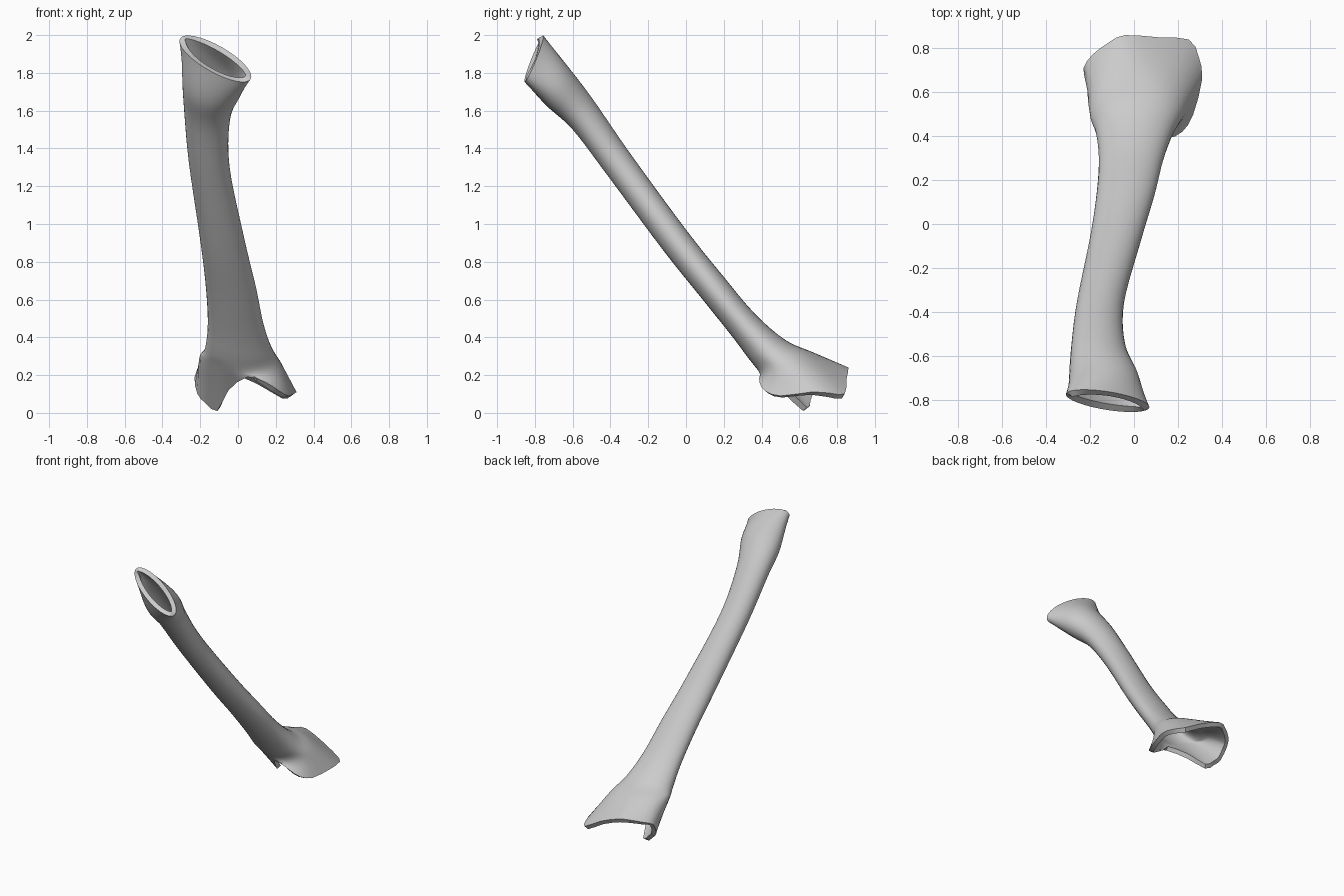
import bpy, bmesh, math
from mathutils import Vector as V

if "Cube" in bpy.data.objects:
    bpy.data.objects.remove(bpy.data.objects["Cube"])

SIDES = 16    # control points around each section
SUB = 2       # smooth steps between control points around
STEPS = 5     # smooth steps between sections along the shaft


def ellipse(c, a, b):
    return [c + a * math.cos(2 * math.pi * k / SIDES) + b * math.sin(2 * math.pi * k / SIDES)
            for k in range(SIDES)]


def section(up, down, xl, xr, tilt):
    """Oval from its back and front (y, z) points and its x range."""
    u, d = V((0, *up)), V((0, *down))
    c = (u + d) / 2 + V(((xl + xr) / 2, 0, 0))
    return ellipse(c, V(((xr - xl) / 2, 0, -tilt)), (u - d) / 2)


def spline(p0, p1, p2, p3, t):
    return 0.5 * (2 * p1 + (p2 - p0) * t + (2 * p0 - 5 * p1 + 4 * p2 - p3) * t * t
                  + (3 * p1 - p0 - 3 * p2 + p3) * t ** 3)


# Slanted upper opening, then the shaft sections downwards
rings = [ellipse(V((-.12, -.805, 1.875)), V((.175, -.01, -.055)), V((-.075, .05, .11)))]
for s in [((-.64, 1.85), (-.74, 1.63), -.295, .02, .03),
          ((-.50, 1.67), (-.60, 1.50), -.285, -.04, .015),
          ((-.30, 1.38), (-.41, 1.25), -.26, -.045, .01),
          ((0, .97), (-.12, .86), -.20, .035, 0),
          ((.20, .72), (.08, .61), -.17, .095, 0),
          ((.36, .53), (.24, .41), -.16, .135, 0),
          ((.52, .39), (.33, .29), -.175, .18, 0),
          ((.67, .32), (.385, .22), -.205, .235, .02)]:
    rings.append(section(*s))

# Broken, flared lower edge with a spike at the left and an arch in front
rings.append([V(p) for p in [
    (.31, .66, .11), (.295, .76, .105), (.25, .84, .10), (.11, .85, .18),
    (-.04, .86, .24), (-.11, .83, .24), (-.19, .77, .22), (-.23, .71, .19),
    (-.215, .66, .10), (-.17, .64, .05), (-.11, .62, .01), (-.05, .50, .12),
    (.05, .40, .19), (.15, .39, .16), (.22, .42, .115), (.27, .50, .09)]])

# Smooth around each section
fine = []
for r in rings:
    fine.append([spline(r[k - 1], r[k], r[(k + 1) % SIDES], r[(k + 2) % SIDES], j / SUB)
                 for k in range(SIDES) for j in range(SUB)])

# Smooth along the shaft
loft = []
last = len(fine) - 1
for i in range(last):
    q = [fine[max(i - 1, 0)], fine[i], fine[i + 1], fine[min(i + 2, last)]]
    for j in range(STEPS):
        loft.append([spline(*p, j / STEPS) for p in zip(*q)])
loft.append(fine[last])

# Skin the sections
bm = bmesh.new()
vr = [[bm.verts.new(p) for p in r] for r in loft]
n = SIDES * SUB
for a, b in zip(vr, vr[1:]):
    for k in range(n):
        bm.faces.new((a[k], a[(k + 1) % n], b[(k + 1) % n], b[k]))
bmesh.ops.recalc_face_normals(bm, faces=bm.faces)
# The open tube must face away from its axis
mid = len(vr) // 2
centre = sum((v.co for v in vr[mid]), V()) / n
face = vr[mid][0].link_faces[0]
if face.normal.dot(face.calc_center_median() - centre) < 0:
    bmesh.ops.reverse_faces(bm, faces=bm.faces)
mesh = bpy.data.meshes.new("bone_shaft")
bm.to_mesh(mesh)
bm.free()

bone = bpy.data.objects.new("bone_shaft", mesh)
bpy.context.collection.objects.link(bone)
mat = bpy.data.materials.new("light_grey")
mat.diffuse_color = (.6, .6, .6, 1)
mat.use_nodes = True
mat.node_tree.nodes["Principled BSDF"].inputs["Base Color"].default_value = mat.diffuse_color
mesh.materials.append(mat)

# Hollow wall with flat cut edges
wall = bone.modifiers.new("wall", 'SOLIDIFY')
wall.thickness = .032
wall.offset = -1
bpy.context.view_layer.objects.active = bone
bone.select_set(True)
bpy.ops.object.modifier_apply(modifier="wall")
bpy.ops.object.shade_smooth_by_angle(angle=math.radians(35))
